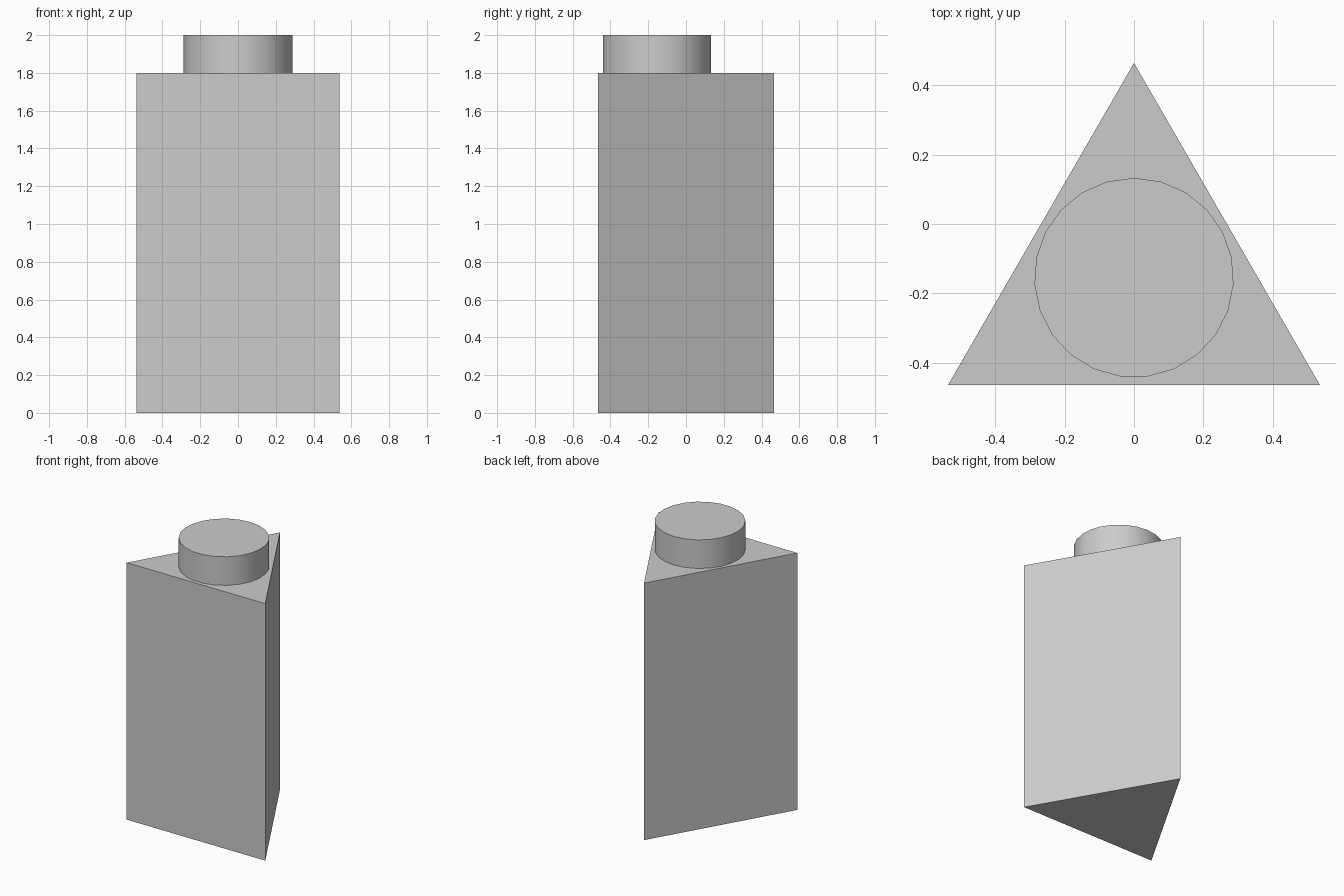
import bpy
import math

old = bpy.data.objects.get("Cube")
if old:
    bpy.data.objects.remove(old, do_unlink=True)

# Single plain grey
grey = bpy.data.materials.new("light_grey")
grey.use_nodes = True
colour = (0.6, 0.6, 0.6, 1)
grey.diffuse_color = colour
grey.node_tree.nodes["Principled BSDF"].inputs["Base Color"].default_value = colour

CENTRE_Y = -0.155
BODY_TOP = 1.8


def prism(name, sides, radius, bottom, top):
    """Upright prism with one corner pointing to the back."""
    bpy.ops.mesh.primitive_cylinder_add(
        vertices=sides, radius=radius, depth=top - bottom,
        location=(0, CENTRE_Y, (top + bottom) / 2))
    obj = bpy.context.object
    obj.name = name
    obj.data.materials.append(grey)
    return obj


# Triangular body
prism("body", 3, 0.62, 0, BODY_TOP)

# Round stud on top, smooth around its side
prism("top_stud", 23, 0.288, BODY_TOP, 2)
bpy.ops.object.shade_smooth_by_angle(angle=math.radians(30))
